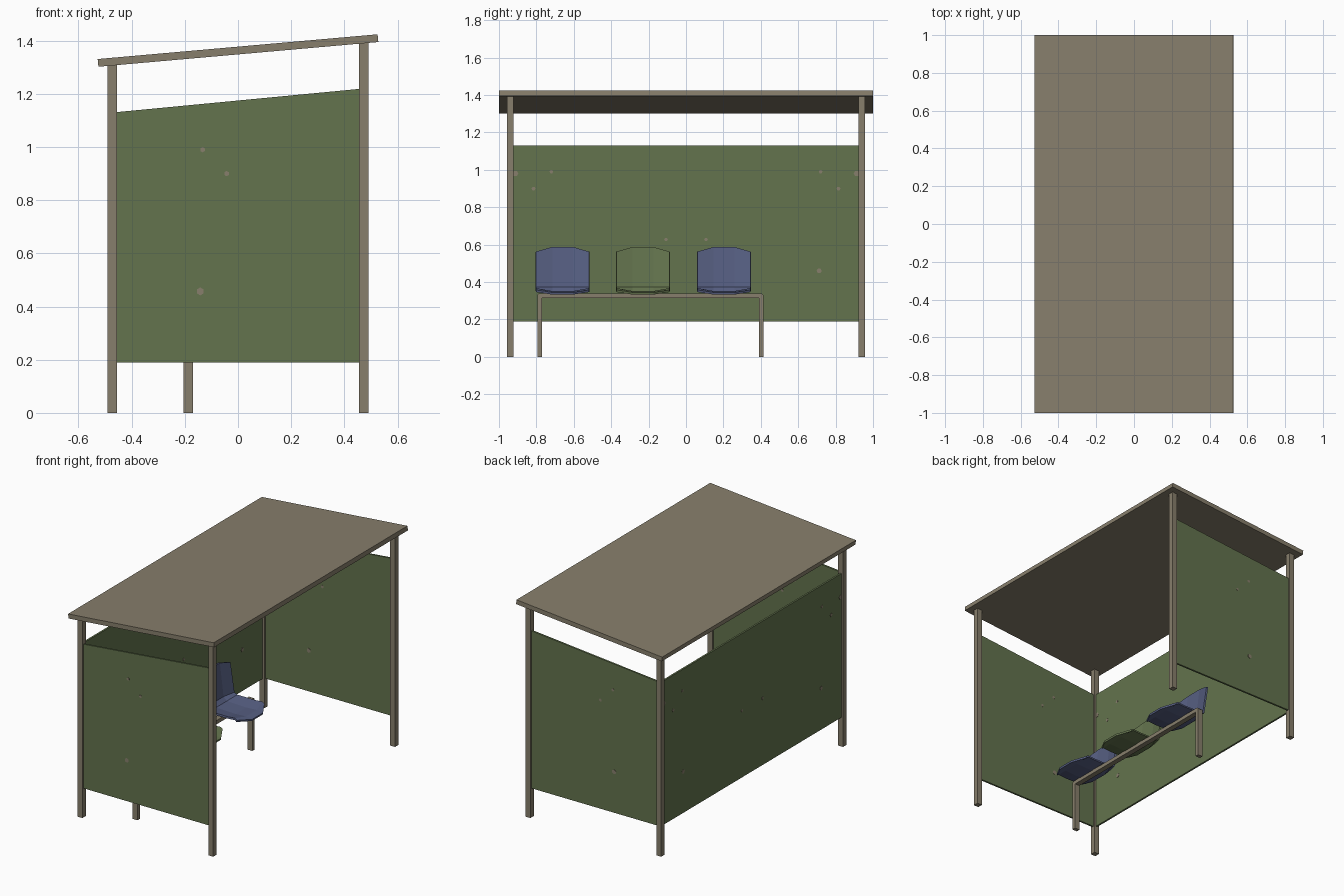
import bpy, bmesh, math
from mathutils import Matrix, Vector

if "Cube" in bpy.data.objects:
    bpy.data.objects.remove(bpy.data.objects["Cube"])


def material(name, rgb):
    m = bpy.data.materials.new(name)
    m.diffuse_color = (*rgb, 1)
    m.use_nodes = True
    m.node_tree.nodes["Principled BSDF"].inputs["Base Color"].default_value = m.diffuse_color
    return m


BROWN = material("weathered brown", (0.245, 0.212, 0.150))
GREEN = material("olive green", (0.125, 0.172, 0.075))
BLUE = material("faded blue", (0.092, 0.112, 0.220))


def finish(bm, name, mat):
    bmesh.ops.recalc_face_normals(bm, faces=bm.faces[:])
    me = bpy.data.meshes.new(name)
    bm.to_mesh(me)
    bm.free()
    me.materials.append(mat)
    ob = bpy.data.objects.new(name, me)
    bpy.context.collection.objects.link(ob)
    return ob


def prism(name, mat, outline, y0, y1):
    """Extrude an (x, z) outline from y0 to y1."""
    bm = bmesh.new()
    face = bm.faces.new([bm.verts.new((x, y0, z)) for x, z in outline])
    new = bmesh.ops.extrude_face_region(bm, geom=[face])["geom"]
    verts = [g for g in new if isinstance(g, bmesh.types.BMVert)]
    bmesh.ops.translate(bm, verts=verts, vec=(0, y1 - y0, 0))
    return finish(bm, name, mat)


def slope(x, base):
    """Height on a line parallel to the roof."""
    return base + 0.0886 * x


# Sloping roof slab
prism("roof", BROWN, [(-0.525, 1.302), (0.528, 1.395), (0.525, 1.424), (-0.528, 1.331)], -1, 1)

# Four corner posts, cut to the roof slope
for sx, side in ((-1, "back"), (1, "front")):
    for sy in (-1, 1):
        a, b = sx * 0.4725 - 0.0175, sx * 0.4725 + 0.0175
        prism(side + "_post", BROWN,
              [(a, 0), (b, 0), (b, slope(b, 1.352)), (a, slope(a, 1.352))],
              sy * 0.939 - 0.0175, sy * 0.939 + 0.0175)

# Side and back wall panels
for sy in (-1, 1):
    prism("side_panel", GREEN, [(-0.46, 0.19), (0.46, 0.19), (0.46, 1.219), (-0.46, 1.131)],
          sy * 0.939 - 0.006, sy * 0.939 + 0.006)
prism("back_panel", GREEN, [(-0.4785, 0.19), (-0.4665, 0.19), (-0.4665, 1.13), (-0.4785, 1.13)],
      -0.925, 0.925)


# Small brown spots on both faces of the panels
def spots(name, points, place, axis):
    bm = bmesh.new()
    turn = Matrix.Rotation(math.pi / 2, 4, axis)
    for u, z, r in points:
        bmesh.ops.create_cone(bm, cap_ends=True, segments=6, radius1=r, radius2=r, depth=0.015,
                              matrix=Matrix.Translation(place(u, z)) @ turn)
    finish(bm, name, BROWN)


for sy in (-1, 1):
    spots("side_spots", [(-0.133, 0.99, 0.010), (-0.043, 0.90, 0.010), (-0.142, 0.457, 0.015)],
          lambda u, z: Vector((u, sy * 0.939, z)), 'X')
    spots("back_spots", [(0.72, 0.99, 0.010), (0.815, 0.90, 0.011), (0.107, 0.627, 0.010),
                         (0.712, 0.46, 0.014), (0.912, 0.98, 0.016)],
          lambda u, z: Vector((-0.4725, sy * u, z)), 'Y')

# Bench frame: one bent bar with chamfered corners, profile in (y, z)
bm = bmesh.new()
frame = [(-0.795, 0), (-0.77, 0), (-0.77, 0.315), (0.39, 0.315), (0.39, 0), (0.415, 0),
         (0.415, 0.33), (0.405, 0.34), (-0.785, 0.34), (-0.795, 0.33)]
face = bm.faces.new([bm.verts.new((-0.205, y, z)) for y, z in frame])
new = bmesh.ops.extrude_face_region(bm, geom=[face])["geom"]
bmesh.ops.translate(bm, verts=[g for g in new if isinstance(g, bmesh.types.BMVert)], vec=(0.035, 0, 0))
finish(bm, "bench_frame", BROWN)

# Bucket seats: rows of (x, z, edge shift x, edge shift z) across four columns
ROWS = [(-0.312, 0.588, 0.016, -0.025), (-0.285, 0.375, 0.018, 0.0), (-0.262, 0.352, 0.016, 0.013),
        (-0.12, 0.348, 0.0, 0.016), (-0.045, 0.352, -0.02, 0.016), (0.0, 0.345, -0.05, 0.013)]
for cy, mat in ((-0.66, BLUE), (-0.23, GREEN), (0.203, BLUE)):
    bm = bmesh.new()
    grid = []
    for x, z, dx, dz in ROWS:
        grid.append([bm.verts.new((x + dx * e, cy + y, z + dz * e))
                     for y, e in ((-0.142, 1), (-0.055, 0), (0.055, 0), (0.142, 1))])
    for r0, r1 in zip(grid, grid[1:]):
        for i in range(3):
            bm.faces.new((r0[i], r1[i], r1[i + 1], r0[i + 1]))
    seat = finish(bm, "seat", mat)
    if seat.data.polygons[7].normal.z < 0:
        seat.data.flip_normals()
    mod = seat.modifiers.new("thickness", 'SOLIDIFY')
    mod.thickness = 0.012
    mod.offset = -1
